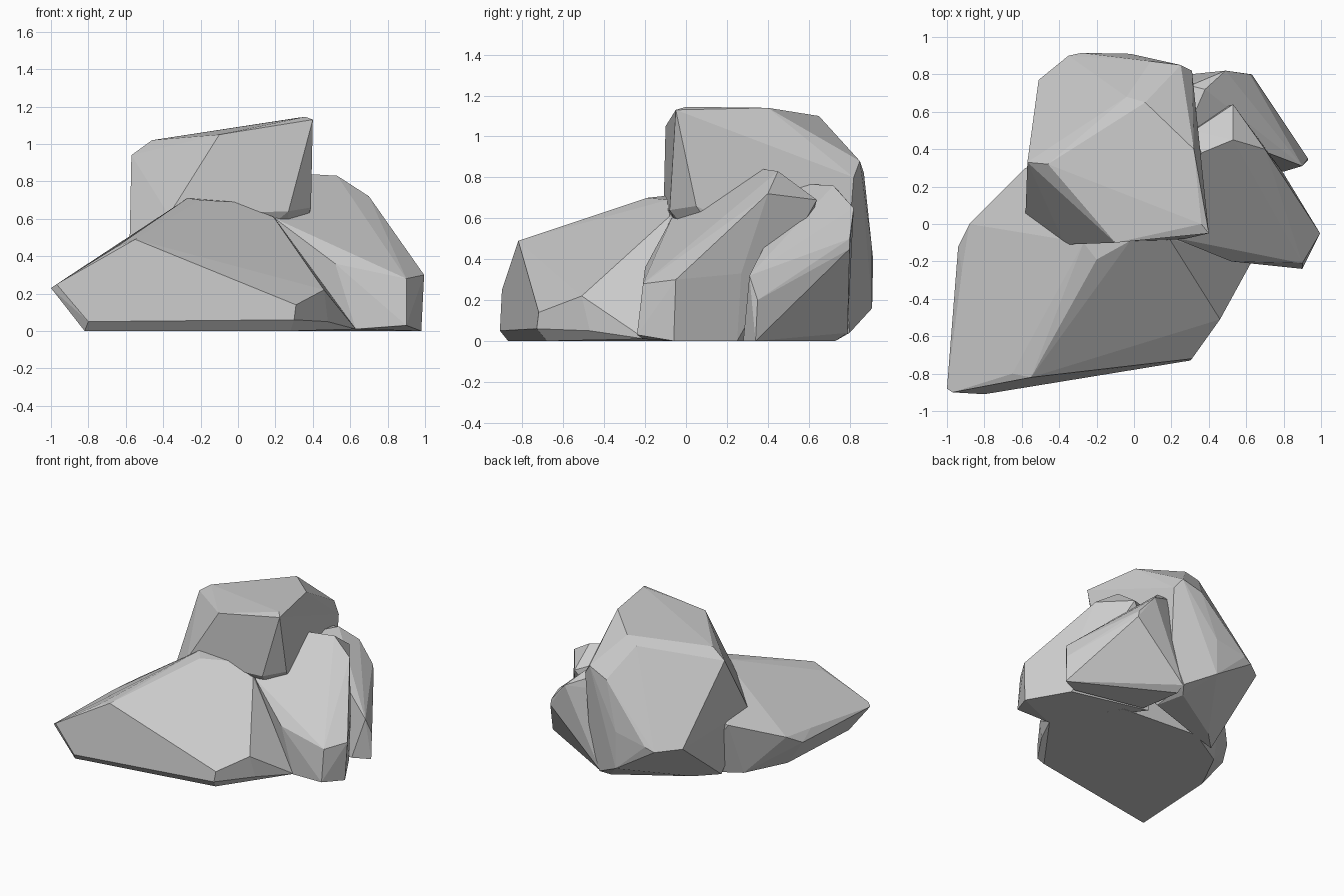
import bpy, bmesh, math


def rock(name, points):
    """Faceted boulder: the convex hull around a few corner points."""
    bm = bmesh.new()
    for p in points:
        bm.verts.new(p)
    hull = bmesh.ops.convex_hull(bm, input=bm.verts[:])
    loose = {v for v in hull["geom_interior"] + hull["geom_unused"]
             if isinstance(v, bmesh.types.BMVert)}
    bmesh.ops.delete(bm, geom=list(loose), context='VERTS')
    # merge nearly coplanar triangles into broad facets
    bmesh.ops.dissolve_limit(bm, angle_limit=math.radians(4),
                             verts=bm.verts[:], edges=bm.edges[:])
    bmesh.ops.recalc_face_normals(bm, faces=bm.faces[:])
    mesh = bpy.data.meshes.new(name)
    bm.to_mesh(mesh)
    bm.free()
    obj = bpy.data.objects.new(name, mesh)
    bpy.context.collection.objects.link(obj)
    return obj


# low wedge-shaped rock at the front left
rock("front_rock", [
    (-1.0, -.88, .23), (-.97, -.90, .25), (-.80, -.91, .05), (-.82, -.87, 0),
    (-.55, -.82, .49), (-.65, -.80, .45), (-.20, -.19, .70), (-.27, -.10, .71),
    (-.02, -.09, .69), (.19, -.08, .61), (.46, -.51, .22), (.31, -.72, .14),
    (.30, -.73, .06), (.28, -.68, 0), (.48, -.47, .05), (.63, -.20, .01),
    (-.92, -.25, .28), (-.94, -.12, .22), (-.88, 0, .29),
    (-.58, .30, .42), (-.62, .16, 0), (-.78, -.16, 0), (.35, .30, 0),
    (.10, .30, .50), (-.30, .35, 0),
])

# tall rock leaning forward over the front one
rock("top_rock", [
    (-.57, .33, .94), (-.46, .32, 1.02), (-.10, -.10, 1.05), (.36, 0, 1.145),
    (.40, -.05, 1.13), (.32, .40, 1.14), (.06, .65, 1.10), (-.04, .68, 1.05),
    (.25, .85, .88), (.31, .82, .80), (.09, .87, .82), (-.02, .91, .45),
    (-.28, .915, .40), (-.02, .91, .16), (-.35, .90, .37), (-.51, .77, .39),
    (-.58, .05, .46), (-.37, -.11, .62), (.27, -.08, .64), (.39, .05, .66),
    (.30, .78, .30), (.20, .80, .04), (.15, .73, 0), (-.35, .42, 0),
    (-.50, .27, 0), (.20, .50, 0),
])

# sloping slab on the right
rock("right_rock", [
    (.36, .38, .84), (.53, .45, .83), (.53, .64, .69), (.32, .50, .77),
    (.70, .40, .72), (.995, -.05, .30), (.90, -.21, .28), (.90, -.24, .03),
    (.98, -.06, 0), (.80, .27, .33), (.80, .25, 0), (.52, -.20, .36),
    (.63, -.21, .01), (.20, -.07, .60), (.20, .40, 0), (.30, .55, .40),
])

# smaller rock tucked in behind on the right
rock("back_rock", [
    (.30, .54, .77), (.38, .72, .76), (.30, .74, .74), (.49, .82, .65),
    (.63, .80, .45), (.62, .80, .50), (.90, .31, .32), (.93, .35, .20),
    (.93, .34, 0), (.28, .75, .65), (.20, .79, .04), (.20, .73, 0),
    (.80, .28, 0), (.25, .40, 0),
])
